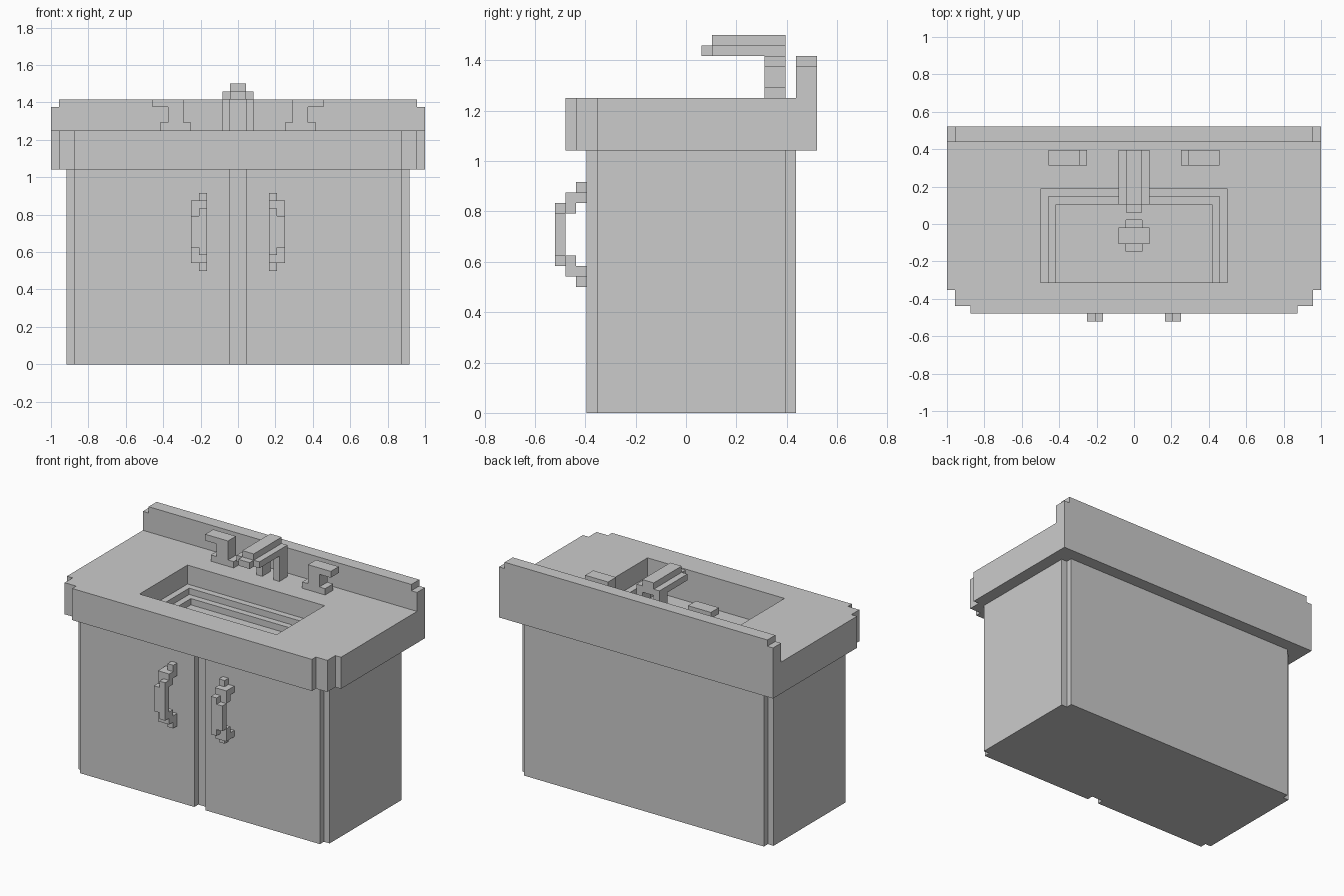
import bpy, bmesh

if "Cube" in bpy.data.objects:
    bpy.data.objects.remove(bpy.data.objects["Cube"])

U = 1 / 24  # grid step of the blocky style


def prism(name, pts, axis, lo, hi):
    """Extrude a closed 2D outline along an axis (pts are the other two axes in order)."""
    bm = bmesh.new()
    def place(p):
        c = list(p)
        c.insert(axis, lo)
        return [v * U for v in c]
    face = bm.faces.new([bm.verts.new(place(p)) for p in pts])
    ext = bmesh.ops.extrude_face_region(bm, geom=[face])
    move = [0, 0, 0]
    move[axis] = (hi - lo) * U
    bmesh.ops.translate(bm, vec=move, verts=[g for g in ext["geom"] if isinstance(g, bmesh.types.BMVert)])
    bmesh.ops.recalc_face_normals(bm, faces=bm.faces)
    mesh = bpy.data.meshes.new(name)
    bm.to_mesh(mesh)
    bm.free()
    ob = bpy.data.objects.new(name, mesh)
    bpy.context.collection.objects.link(ob)
    return ob


def box(name, x0, x1, y0, y1, z0, z1):
    return prism(name, [(x0, y0), (x1, y0), (x1, y1), (x0, y1)], 2, z0, z1)


def symmetric(half):
    """Complete a right-half outline with its mirror image in x."""
    return half + [(-x, y) for x, y in reversed(half)]


def mirror(ob):
    m = ob.modifiers.new("mirror", "MIRROR")
    m.use_clip = False
    m.use_mirror_merge = False


def cut(ob, *bounds):
    cutter = box(ob.name + "_cutter", *bounds)
    cutter.hide_render = True
    m = ob.modifiers.new("cut", "BOOLEAN")
    m.operation = "DIFFERENCE"
    m.solver = "EXACT"
    m.object = cutter
    bpy.context.view_layer.objects.active = ob
    bpy.ops.object.modifier_apply(modifier=m.name)
    bpy.data.objects.remove(cutter)


# Cabinet with notched corners and the groove between the doors
cabinet = prism("cabinet", symmetric([
    (1, -8.5), (1, -9.5), (21, -9.5), (21, -8.5), (22, -8.5),
    (22, 9.5), (21, 9.5), (21, 10.5)]), 2, 0, 25)
# Drain recess in the basin floor
cut(cabinet, -1, 1, -3.5, 0.5, 24, 26)
cut(cabinet, -2, 2, -2.5, -0.5, 23, 26)

# Countertop with stepped front corners
counter = prism("countertop", symmetric([
    (21, -11.5), (21, -10.5), (23, -10.5), (23, -8.5), (24, -8.5), (24, 12.5)]), 2, 25, 30)
# Stepped basin
for w, back, floor in [(12, 4.5, 27), (11, 3.5, 26), (10, 2.5, 24)]:
    cut(counter, -w, w, -7.5, back, floor, 31)

# Backsplash
prism("backsplash", symmetric([(24, 30), (24, 33), (23, 33), (23, 34)]), 1, 10.5, 12.5)

# Faucet
mirror(box("faucet_leg", 1, 2, 7.5, 9.5, 30, 34))
prism("faucet_spout", symmetric([(1, 1.5), (1, 2.5), (2, 2.5), (2, 9.5)]), 2, 34, 35)
box("faucet_spout_top", -1, 1, 2.5, 9.5, 35, 36)

# Taps
mirror(prism("tap", [
    (6, 30), (10, 30), (10, 31), (9, 31), (9, 33), (11, 33),
    (11, 34), (7, 34), (7, 31), (6, 31)], 1, 7.5, 9.5))

# Door handles: two stepped arches side by side (y, z outlines)
inner = [(-9.5, 22), (-10.5, 22), (-10.5, 21), (-11.5, 21), (-11.5, 20), (-12.5, 20)]
inner_back = [(-11.5, 19), (-10.5, 19), (-10.5, 20), (-9.5, 20)]
outer = [(-9.5, 21), (-11.5, 21), (-11.5, 19), (-12.5, 19)]
for name, front, x in [("handle_inner", inner, 4), ("handle_outer", outer, 5)]:
    upper = inner_back[::-1]
    lower = [(y, 34 - z) for y, z in inner_back]
    outline = front + [(y, 34 - z) for y, z in reversed(front)] + lower[::-1] + inner_back
    mirror(prism(name, outline, 0, x, x + 1))
